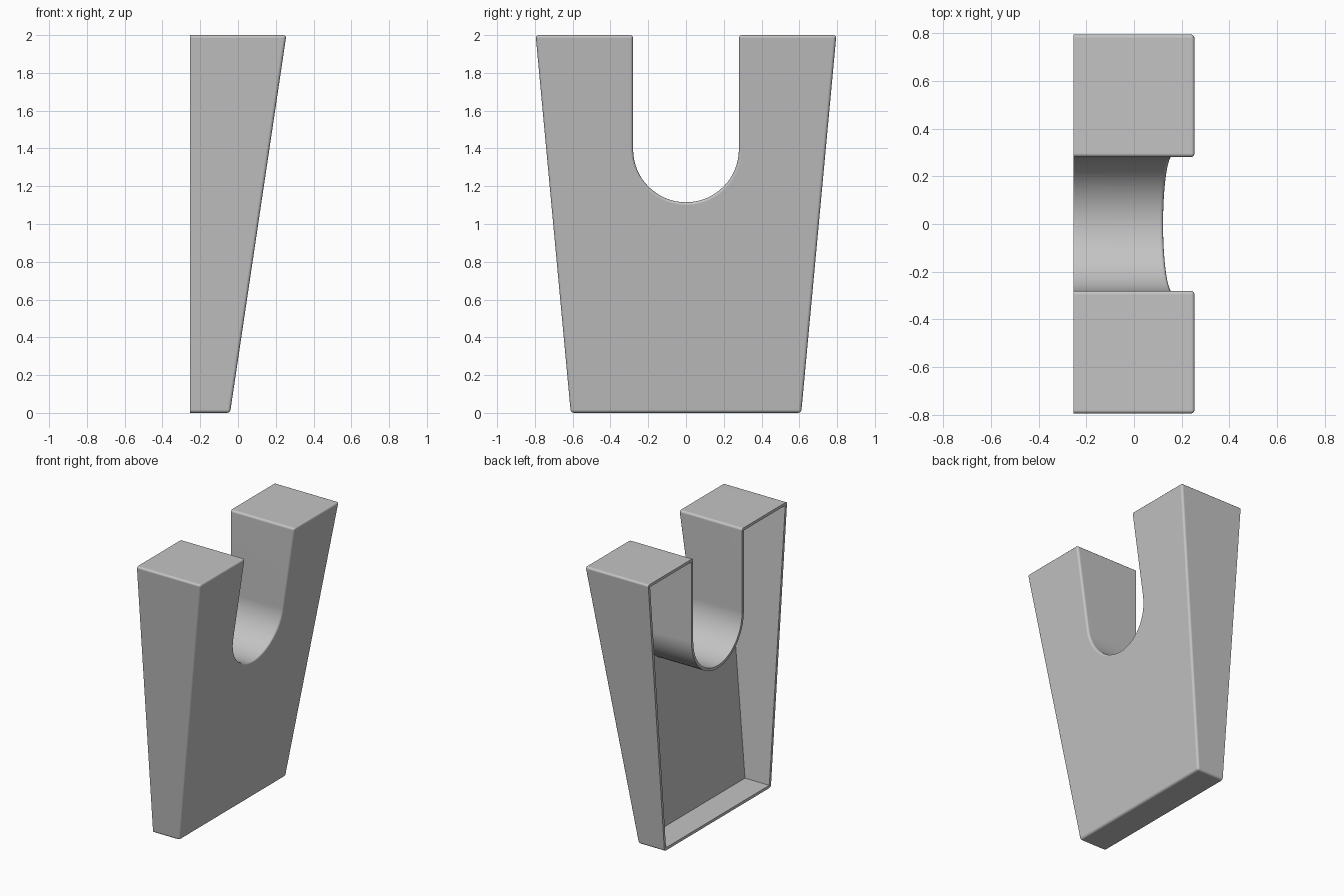
import bpy, bmesh
from math import sin, cos, pi

cube = bpy.data.objects.get("Cube")
if cube:
    bpy.data.objects.remove(cube, do_unlink=True)

HEIGHT = 2.0
WALL = 0.02
ROUND = 0.016
BACK_X = -0.254
SLOT_R, SLOT_Z = 0.28, 1.395
ARC_STEPS = 32


def side_y(z):
    """Half width of the tapered body at a height."""
    return 0.61 + (0.796 - 0.61) * z / HEIGHT


def front_x(z):
    """Position of the sloping face at a height."""
    return -0.042 + (0.256 + 0.042) * z / HEIGHT


def profile(inset):
    """Outline of the forked plate in (y, z), moved inwards by inset."""
    low, high, r = inset, HEIGHT - inset, SLOT_R + inset
    pts = [(-side_y(low) + inset, low), (side_y(low) - inset, low),
           (side_y(high) - inset, high), (r, high)]
    for i in range(ARC_STEPS + 1):
        a = -pi * i / ARC_STEPS
        pts.append((r * cos(a), SLOT_Z + r * sin(a)))
    return pts + [(-r, high), (-side_y(high) + inset, high)]


bm = bmesh.new()


def loops(inset):
    """Rim loop and front loop of one skin of the shell."""
    pts = profile(inset)
    rim = [bm.verts.new((BACK_X, y, z)) for y, z in pts]
    front = [bm.verts.new((front_x(z) - inset, y, z)) for y, z in pts]
    return rim, front


def bridge(a, b):
    n = len(a)
    for i in range(n):
        j = (i + 1) % n
        bm.faces.new((a[i], a[j], b[j], b[i]))


# Outer skin, inner skin and the rim between them
outer_rim, outer_front = loops(0)
inner_rim, inner_front = loops(WALL)
bridge(outer_rim, outer_front)
bridge(inner_front, inner_rim)
bridge(inner_rim, outer_rim)
bm.faces.new(outer_front)
bm.faces.new(inner_front[::-1])
bmesh.ops.recalc_face_normals(bm, faces=bm.faces[:])

# Round the outer front edges and the outer corners
n = len(outer_front)
edges = [bm.edges.get((outer_front[i], outer_front[(i + 1) % n])) for i in range(n)]
edges += [bm.edges.get((outer_rim[i], outer_front[i])) for i in (0, 1, 2, 3, n - 2, n - 1)]
bmesh.ops.bevel(bm, geom=edges, offset=ROUND, segments=3, profile=0.5,
                affect='EDGES', clamp_overlap=True)

mesh = bpy.data.meshes.new("forked_wedge_shell")
bm.to_mesh(mesh)
bm.free()
shell = bpy.data.objects.new("forked_wedge_shell", mesh)
bpy.context.collection.objects.link(shell)

# Plain grey material
grey = bpy.data.materials.new("plain_grey")
grey.use_nodes = True
colour = (0.55, 0.55, 0.55, 1)
grey.diffuse_color = colour
grey.node_tree.nodes["Principled BSDF"].inputs["Base Color"].default_value = colour
mesh.materials.append(grey)

# Smooth rounding with flat main faces
bpy.ops.object.select_all(action='DESELECT')
shell.select_set(True)
bpy.context.view_layer.objects.active = shell
bpy.ops.object.shade_smooth_by_angle(angle=0.7)
weighted = shell.modifiers.new("flat_faces", 'WEIGHTED_NORMAL')
weighted.keep_sharp = True
